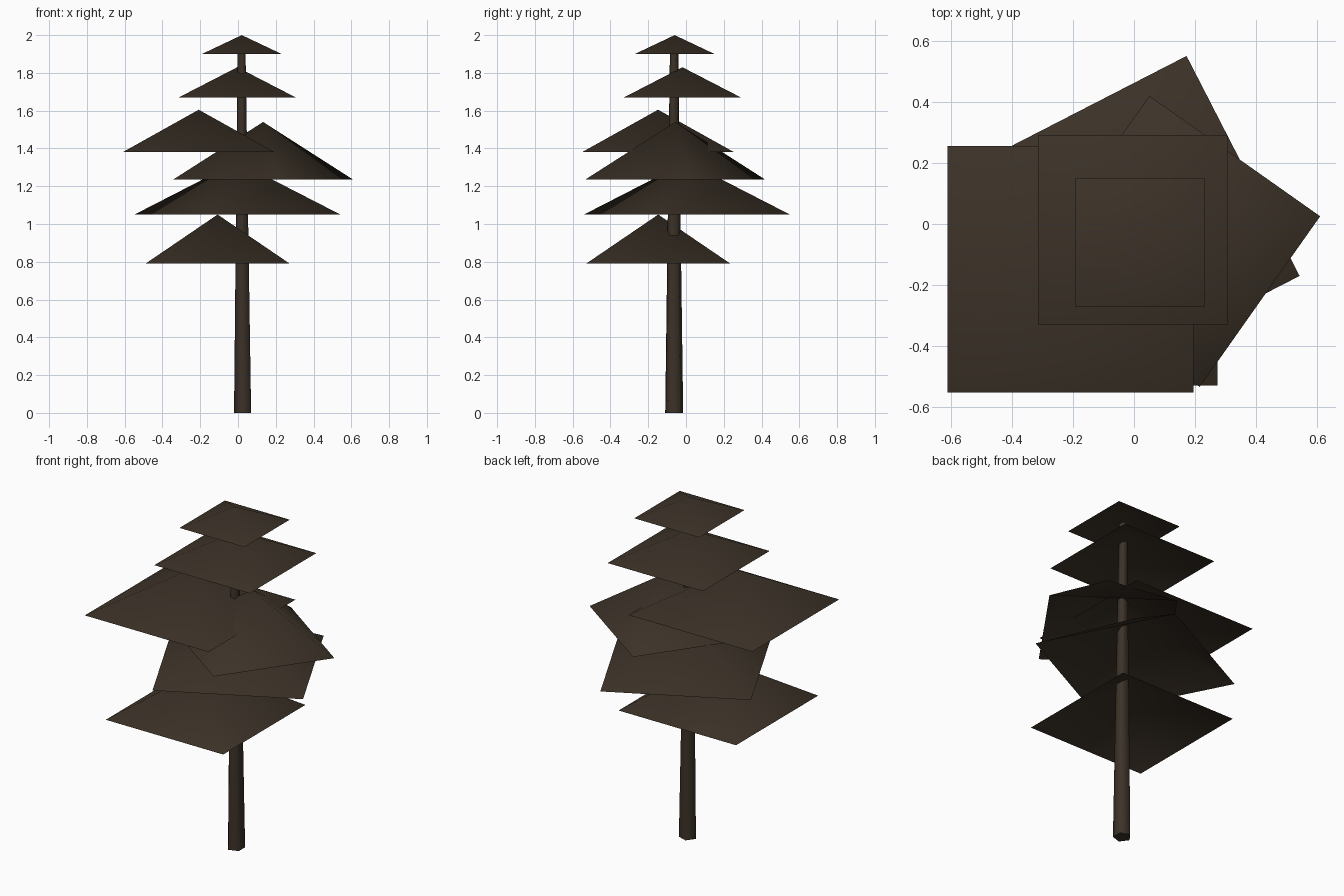
import bpy
import bmesh
from math import cos, sin, pi, radians
from mathutils import Matrix

cube = bpy.data.objects.get("Cube")
if cube:
    bpy.data.objects.remove(cube, do_unlink=True)

# One dark brown for the whole tree
brown = bpy.data.materials.new("dark_brown")
brown.use_nodes = True
color = (0.045, 0.032, 0.021, 1)
brown.diffuse_color = color
brown.node_tree.nodes["Principled BSDF"].inputs["Base Color"].default_value = color


def add_object(name, bm):
    mesh = bpy.data.meshes.new(name)
    bm.to_mesh(mesh)
    bm.free()
    mesh.materials.append(brown)
    obj = bpy.data.objects.new(name, mesh)
    bpy.context.collection.objects.link(obj)
    return obj


def branch_tier(name, center, base, top, half, angle=0):
    """Square pyramid shell, open underneath, softly shaded."""
    bm = bmesh.new()
    apex = bm.verts.new((0, 0, top))
    corners = [bm.verts.new((half * x, half * y, base))
               for x, y in ((-1, -1), (1, -1), (1, 1), (-1, 1))]
    for i, corner in enumerate(corners):
        bm.faces.new((corner, corners[(i + 1) % 4], apex)).smooth = True
    place = Matrix.Translation((*center, 0)) @ Matrix.Rotation(radians(angle), 4, "Z")
    bm.transform(place)
    return add_object(name, bm)


def trunk(sides, bottom, top):
    """Tapered trunk; each end is (x, y, z, radius)."""
    bm = bmesh.new()
    rings = []
    for x, y, z, radius in (bottom, top):
        angles = [pi + 2 * pi * i / sides for i in range(sides)]
        rings.append([bm.verts.new((x + radius * cos(a), y + radius * sin(a), z))
                      for a in angles])
    low, high = rings
    for i in range(sides):
        j = (i + 1) % sides
        bm.faces.new((low[i], low[j], high[j], high[i])).smooth = True
    bm.faces.new(low[::-1])
    bm.faces.new(high)
    bm.edges.ensure_lookup_table()
    for edge in bm.edges:
        edge.smooth = all(face.smooth for face in edge.link_faces)
    return add_object("trunk", bm)


trunk(5, (0.029, -0.0625, 0, 0.05), (0.021, -0.063, 1.93, 0.023))

# Branch tiers from the ground up
branch_tier("branch_tier_lowest", (-0.108, -0.147), 0.79, 1.05, 0.382)
branch_tier("branch_tier_second", (-0.003, 0.005), 1.05, 1.33, 0.405, 27.2)
branch_tier("branch_tier_third", (0.133, -0.057), 1.235, 1.54, 0.342, 54.8)
branch_tier("branch_tier_fourth", (-0.208, -0.148), 1.38, 1.605, 0.403)
branch_tier("branch_tier_fifth", (-0.004, -0.019), 1.67, 1.83, 0.31)
branch_tier("branch_tier_top", (0.02, -0.06), 1.9, 2.0, 0.211)
